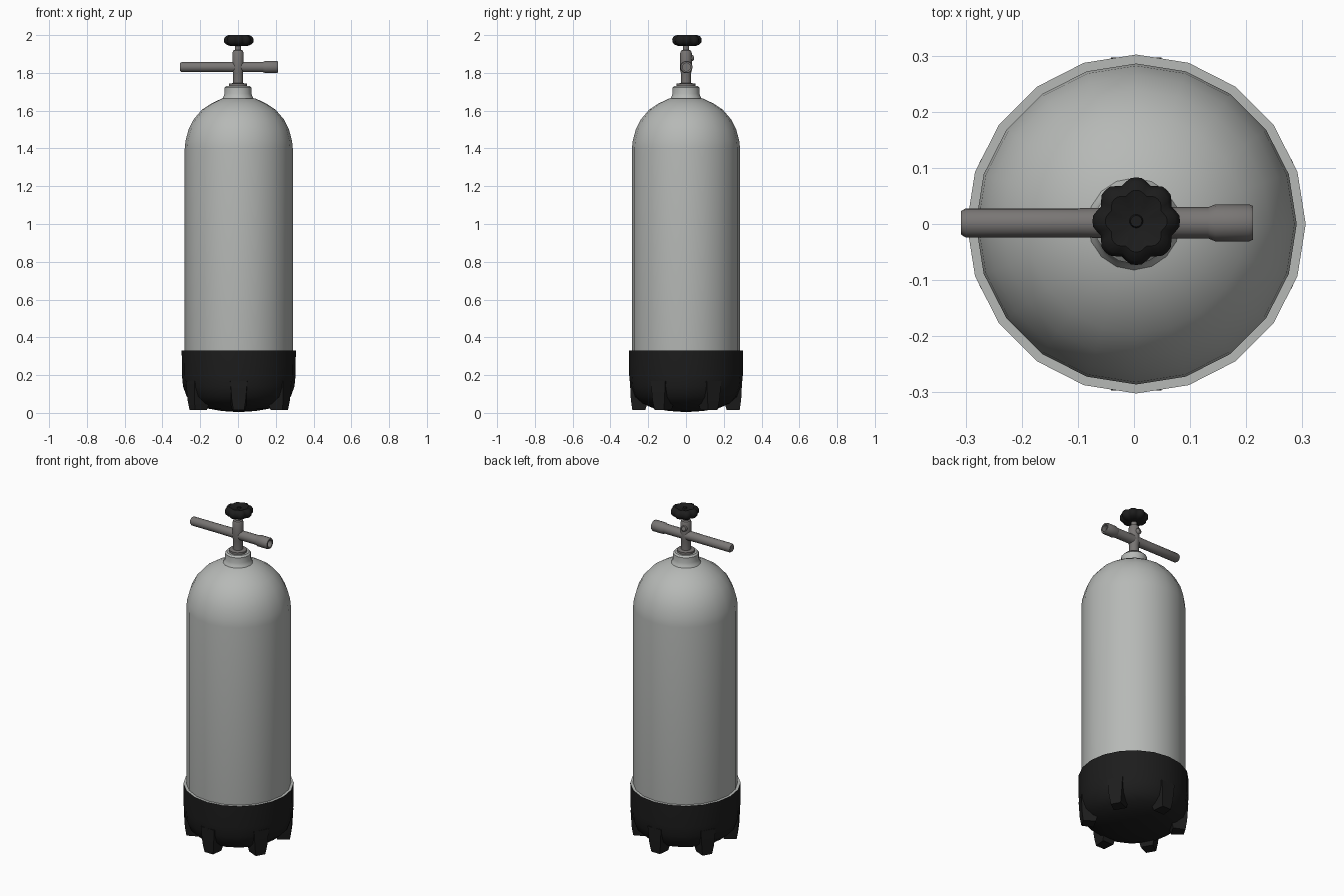
import bpy, bmesh, math
from mathutils import Matrix, Vector

if "Cube" in bpy.data.objects:
    bpy.data.objects.remove(bpy.data.objects["Cube"])


def material(name, rgb):
    m = bpy.data.materials.new(name)
    m.diffuse_color = (*rgb, 1)
    m.use_nodes = True
    m.node_tree.nodes["Principled BSDF"].inputs["Base Color"].default_value = m.diffuse_color
    return m


PAINT = material("light_grey_paint", (0.47, 0.485, 0.47))
METAL = material("dull_metal", (0.19, 0.18, 0.175))
RUBBER = material("black_rubber", (0.012, 0.012, 0.012))


def finish(name, bm, mats, angle=40):
    bmesh.ops.recalc_face_normals(bm, faces=bm.faces[:])
    me = bpy.data.meshes.new(name)
    bm.to_mesh(me)
    bm.free()
    for m in mats:
        me.materials.append(m)
    ob = bpy.data.objects.new(name, me)
    bpy.context.collection.objects.link(ob)
    bpy.ops.object.select_all(action='DESELECT')
    ob.select_set(True)
    bpy.context.view_layer.objects.active = ob
    bpy.ops.object.shade_smooth_by_angle(angle=math.radians(angle))
    return ob


def lathe(profile, sides, shape=lambda a, r: r):
    """Spin (radius, z) points around z; radius 0 becomes a pole."""
    bm = bmesh.new()
    rings = []
    for r, z in profile:
        if r == 0:
            rings.append([bm.verts.new((0, 0, z))] * sides)
            continue
        ring = []
        for i in range(sides):
            a = math.pi / 2 + 2 * math.pi * i / sides
            q = shape(a, r)
            ring.append(bm.verts.new((q * math.cos(a), q * math.sin(a), z)))
        rings.append(ring)
    for lo, hi in zip(rings, rings[1:]):
        for i in range(sides):
            j = (i + 1) % sides
            quad = [lo[i], lo[j], hi[j], hi[i]]
            bm.faces.new(list(dict.fromkeys(quad)))
    return bm


def placed(bm, loc, axis=(0, 0, 1)):
    rot = Vector((0, 0, 1)).rotation_difference(Vector(axis)).to_matrix().to_4x4()
    bm.transform(Matrix.Translation(loc) @ rot)
    return bm


CX = 0.004

# Cylinder with domed shoulder
body = [(0, 0.03), (0.2, 0.07), (0.27, 0.16), (0.286, 0.3), (0.286, 1.40), (0.282, 1.44),
        (0.266, 1.50), (0.238, 1.555), (0.195, 1.605), (0.145, 1.638), (0.09, 1.664), (0, 1.675)]
finish("tank_body", placed(lathe(body, 20), (CX, 0, 0)), [PAINT])

# Neck collar
collar = [(0.088, 1.655), (0.076, 1.675), (0.071, 1.69), (0.071, 1.722), (0.062, 1.731), (0, 1.731)]
finish("neck_collar", placed(lathe(collar, 16), (0, 0, 0)), [PAINT])

# Rubber boot with a painted top rim
boot = [(0, 0.004), (0.09, 0.010), (0.17, 0.024), (0.235, 0.05), (0.275, 0.085), (0.295, 0.14),
        (0.301, 0.20), (0.302, 0.33), (0.280, 0.33)]
bm = placed(lathe(boot, 20), (CX, 0, 0))
for f in bm.faces:
    if f.calc_center_median().z > 0.329:
        f.material_index = 1
finish("rubber_boot", bm, [RUBBER, PAINT])

# Six tapered feet around the boot
bm = bmesh.new()
for k in range(6):
    turn = Matrix.Rotation(math.radians(30 + 60 * k), 4, 'Z')
    rings = []
    for z, r0, r1, w in ((0.015, 0.215, 0.284, 0.036), (0.07, 0.20, 0.292, 0.046), (0.17, 0.20, 0.297, 0.056)):
        corners = ((r0, -w), (r1, -w * 0.8), (r1, w * 0.8), (r0, w))
        rings.append([bm.verts.new(turn @ Vector((x, y, z)) + Vector((CX, 0, 0))) for x, y in corners])
    bm.faces.new(rings[0])
    bm.faces.new(rings[-1])
    for lo, hi in zip(rings, rings[1:]):
        for i in range(4):
            j = (i + 1) % 4
            bm.faces.new((lo[i], lo[j], hi[j], hi[i]))
finish("boot_feet", bm, [RUBBER], 30)

# Valve stem with base flange
stem = [(0, 1.725), (0.05, 1.725), (0.05, 1.743), (0.027, 1.746), (0.027, 1.80), (0.031, 1.815),
        (0.031, 1.905), (0.026, 1.918), (0.017, 1.922), (0.017, 1.96), (0, 1.96)]
finish("valve_stem", lathe(stem, 14), [METAL])

# Cross bar, slightly rounded at its far end
bar = [(0, -0.308), (0.021, -0.308), (0.026, -0.300), (0.026, -0.10), (0.028, 0), (0.028, 0.15), (0, 0.15)]
finish("cross_bar", placed(lathe(bar, 14), (0, 0.002, 1.831), (1, 0, 0)), [METAL])

# Hollow outlet fitting on the short end
outlet = [(0, 0.13), (0.027, 0.13), (0.033, 0.145), (0.033, 0.205), (0.030, 0.212), (0.021, 0.212),
          (0.021, 0.185), (0, 0.185)]
finish("outlet_fitting", placed(lathe(outlet, 14), (0, 0.002, 1.831), (1, 0, 0)), [METAL])

# Small side plug on the stem
plug = [(0, 0), (0.018, 0), (0.018, 0.034), (0.012, 0.042), (0, 0.042)]
finish("side_plug", placed(lathe(plug, 10), (0, 0, 1.872), (-0.25, 0.9, 0.25)), [METAL])


# Scalloped hand knob
def lobes(a, r):
    return r * (1 - 0.13 * (0.5 - 0.5 * math.cos(8 * a)) ** 2) if r > 0.03 else r


knob = [(0, 1.942), (0.045, 1.942), (0.066, 1.950), (0.077, 1.962), (0.078, 1.980), (0.070, 1.993),
        (0.055, 2.0), (0.028, 1.992), (0.012, 1.990), (0.010, 1.997), (0, 1.997)]
finish("hand_knob", placed(lathe(knob, 48, lobes), (0.004, 0.005, 0)), [RUBBER])
